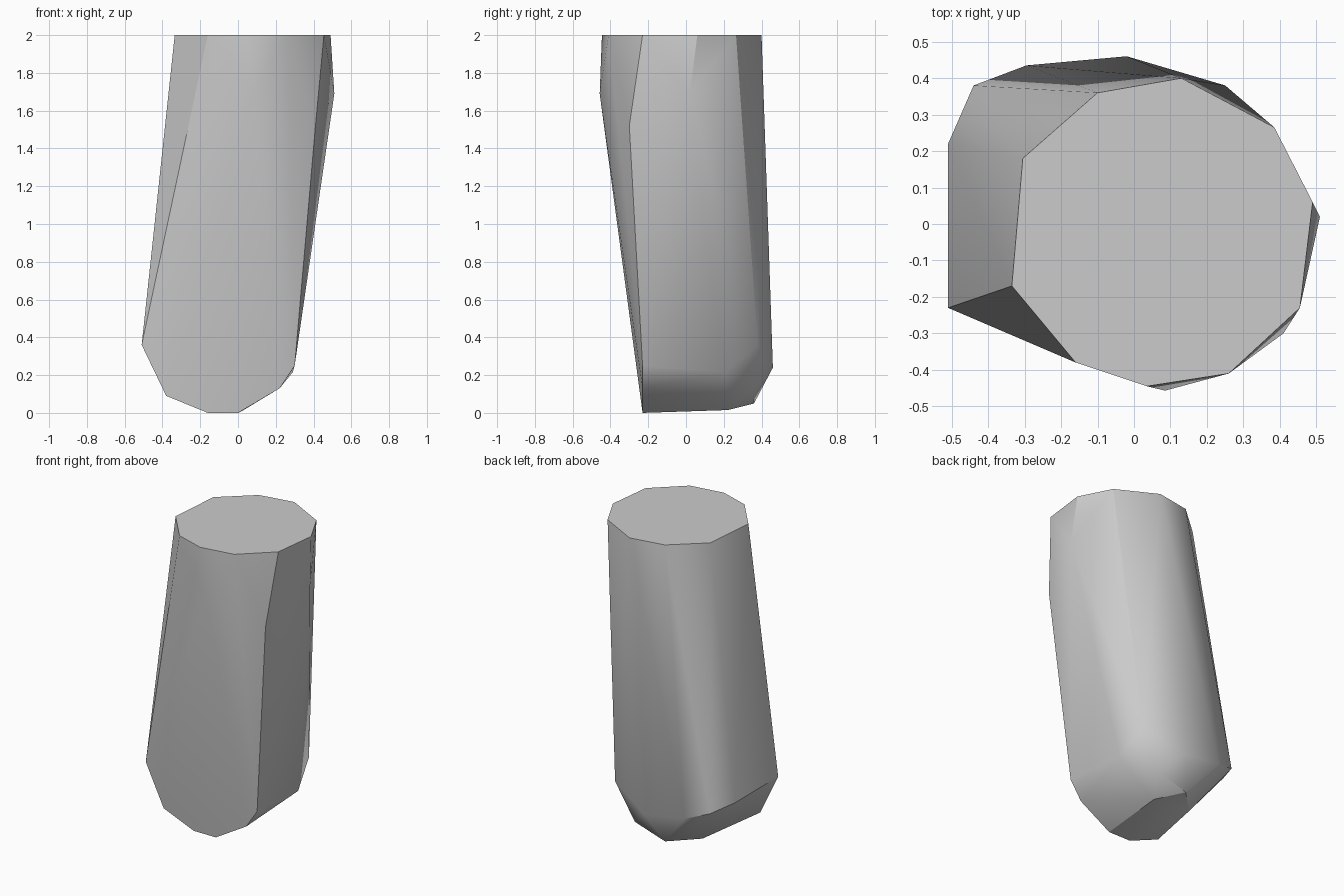
import bpy
import bmesh
import math
from mathutils import Vector

default_cube = bpy.data.objects.get("Cube")
if default_cube:
    bpy.data.objects.remove(default_cube, do_unlink=True)


def make_material(name, colour):
    material = bpy.data.materials.new(name)
    material.use_nodes = True
    material.diffuse_color = colour
    material.node_tree.nodes["Principled BSDF"].inputs["Base Color"].default_value = colour
    return material


def at_height(z, outline):
    return [Vector((x, y, z)) for x, y in outline]


def at_depth(y, outline):
    return [Vector((x, y, z)) for x, z in outline]


def make_hull(name, points, material):
    """Wrap the corner points in a faceted stone and soften the shallow edges."""
    mesh = bpy.data.meshes.new(name)
    bm = bmesh.new()
    for point in points:
        bm.verts.new(point)
    hull = bmesh.ops.convex_hull(bm, input=bm.verts[:])
    unused = {g for g in hull["geom_interior"] + hull["geom_unused"]
              if isinstance(g, bmesh.types.BMVert)}
    bmesh.ops.delete(bm, geom=list(unused), context="VERTS")
    # Merge the flat cap into one face
    bmesh.ops.dissolve_limit(bm, angle_limit=math.radians(0.5),
                             verts=bm.verts[:], edges=bm.edges[:])
    bmesh.ops.recalc_face_normals(bm, faces=bm.faces[:])
    bm.to_mesh(mesh)
    bm.free()
    stone = bpy.data.objects.new(name, mesh)
    bpy.context.collection.objects.link(stone)
    mesh.materials.append(material)
    bpy.ops.object.select_all(action="DESELECT")
    stone.select_set(True)
    bpy.context.view_layer.objects.active = stone
    bpy.ops.object.shade_smooth_by_angle(angle=math.radians(30))
    return stone


# Flat top cap
cap = at_height(2, [(-.305, .18), (-.1, .36), (.13, .4), (.385, .265), (.49, .06),
                    (.455, -.23), (.26, -.41), (.035, -.445), (-.16, -.38), (-.335, -.17)])

# Bulge just under the cap
shoulder = at_height(1.69, [(.51, .02), (.085, -.457)]) + at_height(1.52, [(.41, -.3)])

# Rounded lower rim of the front
front_rim = at_depth(-.23, [(-.51, .36), (-.38, .09), (-.16, 0), (0, 0), (.22, .13), (.3, .25)])

# Swollen lower back and the chamfers beneath it
back_rim = (at_height(.36, [(-.51, .22), (.25, .38)])
            + at_height(.33, [(-.44, .38)])
            + at_height(.28, [(-.295, .435)])
            + at_height(.24, [(-.02, .46)]))
underside = (at_height(.215, [(.29, .21)])
             + at_height(.12, [(.12, .36)])
             + at_height(.05, [(-.1, .36), (-.26, .2)])
             + at_height(.015, [(.03, .22)]))

grey = make_material("stone grey", (.6, .6, .6, 1))
make_hull("stone_pillar", cap + shoulder + front_rim + back_rim + underside, grey)
